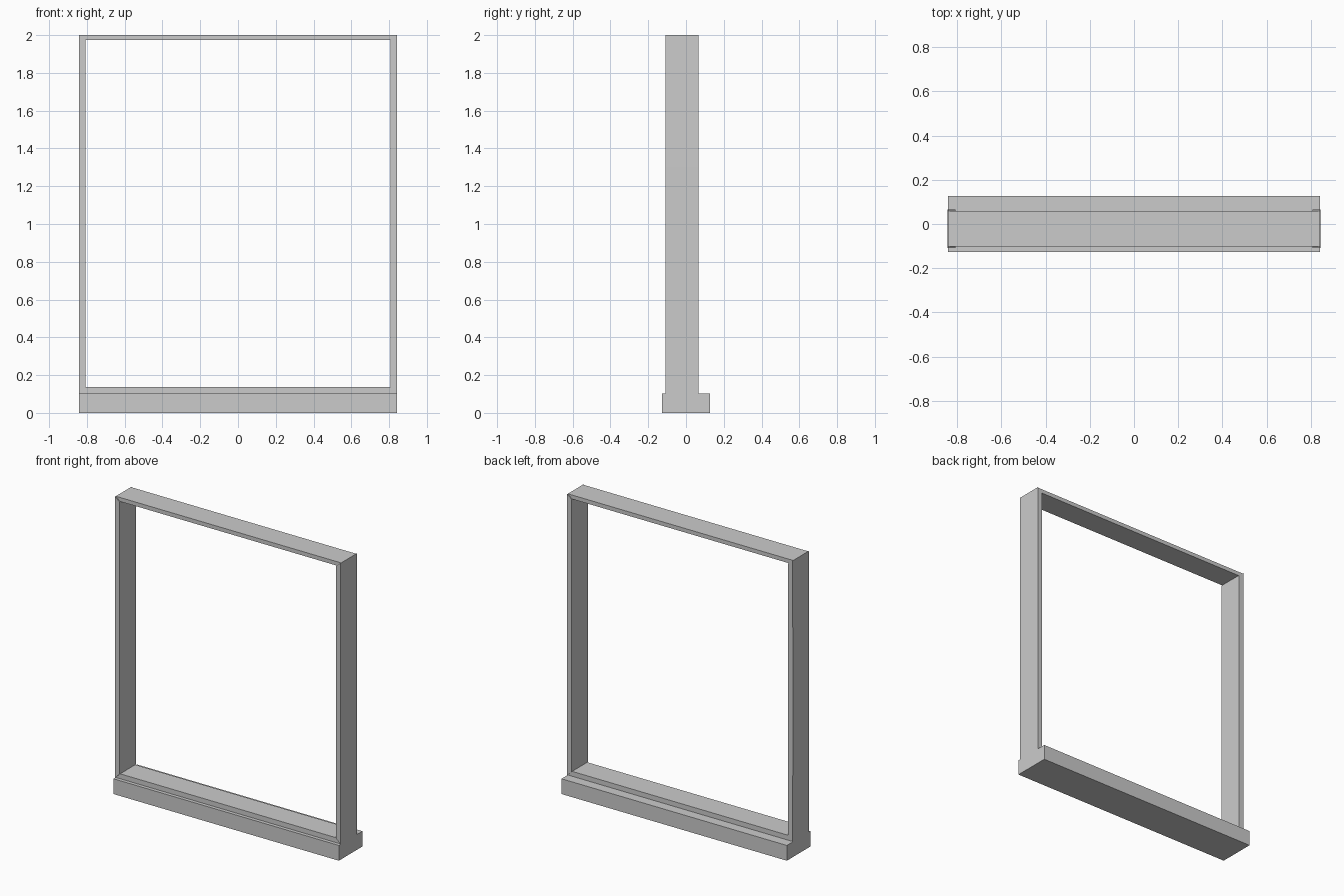
import bpy, bmesh

if "Cube" in bpy.data.objects:
    bpy.data.objects.remove(bpy.data.objects["Cube"])

OUT, INN = 0.841, 0.808      # half widths of the frame, outside and inside
TOP, TOP_IN = 2.0, 1.973     # head heights
BOT, BOT_IN = 0.103, 0.136   # lower rail heights


def prism(name, outline, y0, y1):
    """Extrude an x-z outline from y0 to y1."""
    bm = bmesh.new()
    face = bm.faces.new([bm.verts.new((x, y0, z)) for x, z in outline])
    ext = bmesh.ops.extrude_face_region(bm, geom=[face])
    for v in ext["geom"]:
        if isinstance(v, bmesh.types.BMVert):
            v.co.y = y1
    bmesh.ops.recalc_face_normals(bm, faces=bm.faces)
    me = bpy.data.meshes.new(name)
    bm.to_mesh(me)
    bm.free()
    ob = bpy.data.objects.new(name, me)
    bpy.context.collection.objects.link(ob)
    return ob


# Wide base sill
prism("sill", [(-0.841, 0), (0.841, 0), (0.841, 0.103), (-0.841, 0.103)], -0.126, 0.126)

# Mitred head and lower rails, slightly shallower than the posts
prism("top_rail", [(-OUT, TOP), (-INN, TOP_IN), (INN, TOP_IN), (OUT, TOP)], -0.102, 0.059)
prism("bottom_rail", [(-OUT, BOT), (OUT, BOT), (INN, BOT_IN), (-INN, BOT_IN)], -0.102, 0.059)

# Mitred side posts, very slightly bowed outwards
for side, name in ((-1, "left_post"), (1, "right_post")):
    outline = [(OUT, BOT), (OUT + 0.002, 0.8), (OUT + 0.002, 1.3),
               (OUT, TOP), (INN, TOP_IN), (INN, BOT_IN)]
    prism(name, [(side * x, z) for x, z in outline], -0.109, 0.065)
